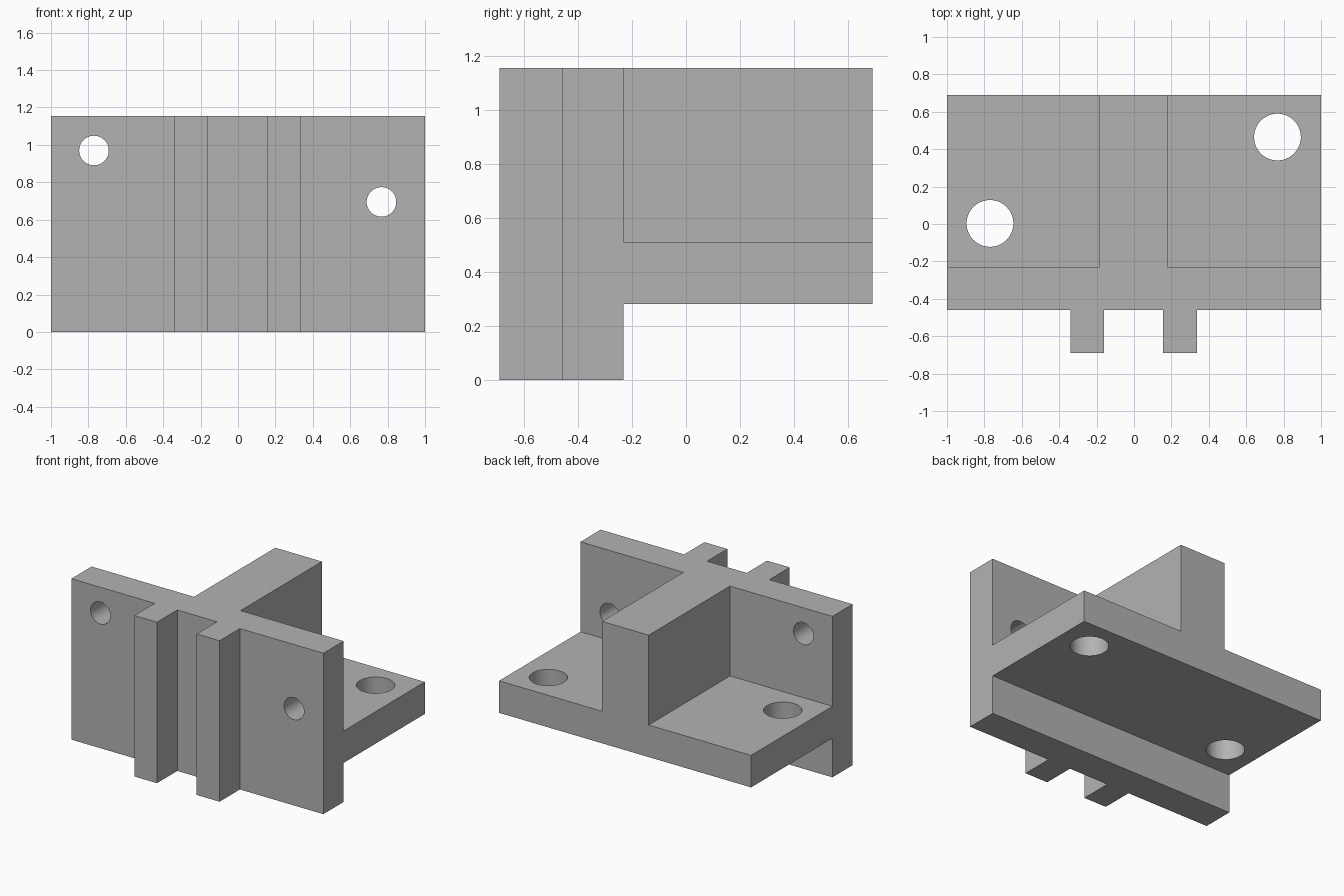
import bpy
import bmesh
import math

if "Cube" in bpy.data.objects:
    bpy.data.objects.remove(bpy.data.objects["Cube"], do_unlink=True)

HEIGHT = 1.155
PLATE_FRONT, PLATE_BACK, DEPTH = -0.46, -0.232, 0.69
SHELF_LOW, SHELF_TOP = 0.28, 0.51

grey = bpy.data.materials.new("plain_grey")
grey.use_nodes = True
colour = (0.45, 0.45, 0.45, 1)
grey.diffuse_color = colour
grey.node_tree.nodes["Principled BSDF"].inputs["Base Color"].default_value = colour


def finish(name, bm):
    bmesh.ops.recalc_face_normals(bm, faces=bm.faces)
    mesh = bpy.data.meshes.new(name)
    bm.to_mesh(mesh)
    bm.free()
    mesh.materials.append(grey)
    obj = bpy.data.objects.new(name, mesh)
    bpy.context.collection.objects.link(obj)
    return obj


def prism(name, outline, low, high):
    """Extrude a plan outline upward."""
    bm = bmesh.new()
    face = bm.faces.new([bm.verts.new((x, y, low)) for x, y in outline])
    top = bmesh.ops.extrude_face_region(bm, geom=[face])["geom"]
    verts = [v for v in top if isinstance(v, bmesh.types.BMVert)]
    bmesh.ops.translate(bm, verts=verts, vec=(0, 0, high - low))
    return finish(name, bm)


def box(name, x0, x1, y0, y1, z0, z1):
    return prism(name, [(x0, y0), (x1, y0), (x1, y1), (x0, y1)], z0, z1)


def drill(name, location, radius, along_y=False):
    bpy.ops.mesh.primitive_cylinder_add(
        vertices=64, radius=radius, depth=0.6, location=location,
        rotation=(math.pi / 2 if along_y else 0, 0, 0))
    cutter = bpy.context.object
    cutter.name = name
    cutter.data.materials.append(grey)
    return cutter


def combine(target, tool, operation):
    mod = target.modifiers.new(operation.lower(), "BOOLEAN")
    mod.operation, mod.solver, mod.object = operation, "EXACT", tool
    bpy.context.view_layer.objects.active = target
    bpy.ops.object.modifier_apply(modifier=mod.name)
    bpy.data.objects.remove(tool, do_unlink=True)


# Upright plate with two guide rails, as one plan outline
outline = [(-1, PLATE_BACK), (-1, PLATE_FRONT)]
for left, right in ((-0.34, -0.16), (0.155, 0.337)):
    outline += [(left, PLATE_FRONT), (left, -DEPTH), (right, -DEPTH), (right, PLATE_FRONT)]
outline += [(1, PLATE_FRONT), (1, PLATE_BACK)]
bracket = prism("mounting_bracket", outline, 0, HEIGHT)

# Rear shelf and central web, overlapping the plate before joining
inside = PLATE_BACK - 0.1
combine(bracket, box("shelf", -1, 1, inside, DEPTH, SHELF_LOW, SHELF_TOP), "UNION")
combine(bracket, box("web", -0.187, 0.183, inside, DEPTH, SHELF_TOP - 0.1, HEIGHT), "UNION")

# Bolt holes through the plate and the shelf
plate_mid = (PLATE_FRONT + PLATE_BACK) / 2
shelf_mid = (SHELF_LOW + SHELF_TOP) / 2
for x, z in ((-0.77, 0.97), (0.767, 0.695)):
    combine(bracket, drill("plate_hole", (x, plate_mid, z), 0.079, True), "DIFFERENCE")
for x, y in ((-0.77, 0.003), (0.767, 0.465)):
    combine(bracket, drill("shelf_hole", (x, y, shelf_mid), 0.125), "DIFFERENCE")

# Merge flat regions and shade the hole walls smooth
bm = bmesh.new()
bm.from_mesh(bracket.data)
bmesh.ops.remove_doubles(bm, verts=bm.verts, dist=0.0001)
bmesh.ops.dissolve_limit(bm, angle_limit=0.01, verts=bm.verts, edges=bm.edges)
bm.to_mesh(bracket.data)
bm.free()
bpy.ops.object.select_all(action="DESELECT")
bracket.select_set(True)
bpy.context.view_layer.objects.active = bracket
bpy.ops.object.shade_smooth_by_angle(angle=math.radians(30))
